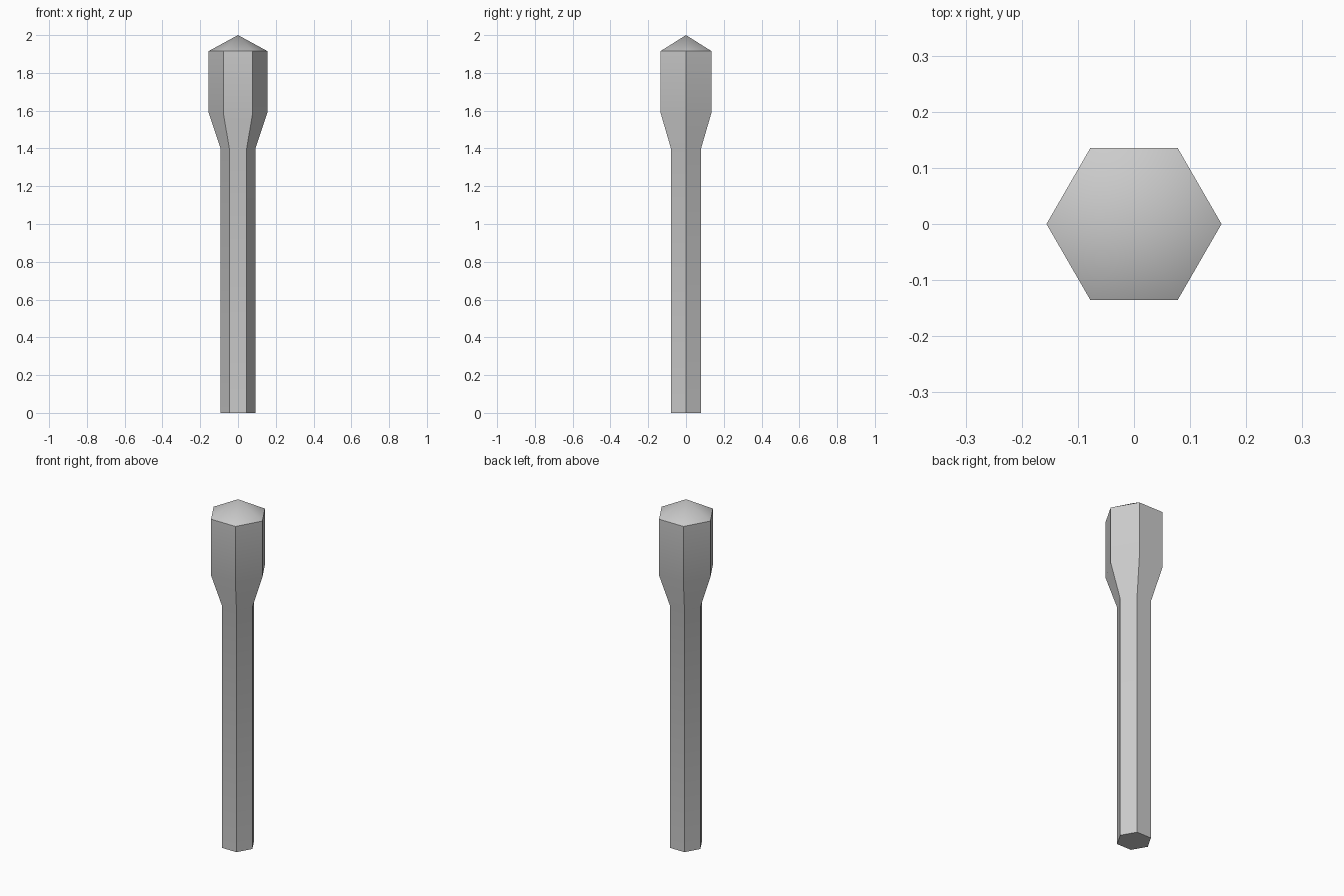
import bpy, bmesh, math

if "Cube" in bpy.data.objects:
    bpy.data.objects.remove(bpy.data.objects["Cube"])

SIDES = 6
# Outline of the post: (radius, height), from foot to rim of the cap
PROFILE = [(0.092, 0.0), (0.092, 1.40), (0.156, 1.59), (0.156, 1.915)]
TIP = 2.0


def add_ring(bm, radius, z):
    step = 2 * math.pi / SIDES
    return [bm.verts.new((radius * math.cos(i * step), radius * math.sin(i * step), z))
            for i in range(SIDES)]


bm = bmesh.new()
rings = [add_ring(bm, r, z) for r, z in PROFILE]

# Shaft, flare and head walls
for low, high in zip(rings, rings[1:]):
    for i in range(SIDES):
        j = (i + 1) % SIDES
        bm.faces.new((low[i], low[j], high[j], high[i]))

# Flat foot and pointed cap
bm.faces.new(rings[0][::-1])
tip = bm.verts.new((0, 0, TIP))
for i in range(SIDES):
    bm.faces.new((rings[-1][i], rings[-1][(i + 1) % SIDES], tip))

mesh = bpy.data.meshes.new("hexagonal_post")
bm.to_mesh(mesh)
bm.free()
post = bpy.data.objects.new("hexagonal_post", mesh)
bpy.context.collection.objects.link(post)

# Smooth along the flare and cap, sharp between the six sides
bpy.context.view_layer.objects.active = post
post.select_set(True)
bpy.ops.object.shade_smooth_by_angle(angle=math.radians(40))
